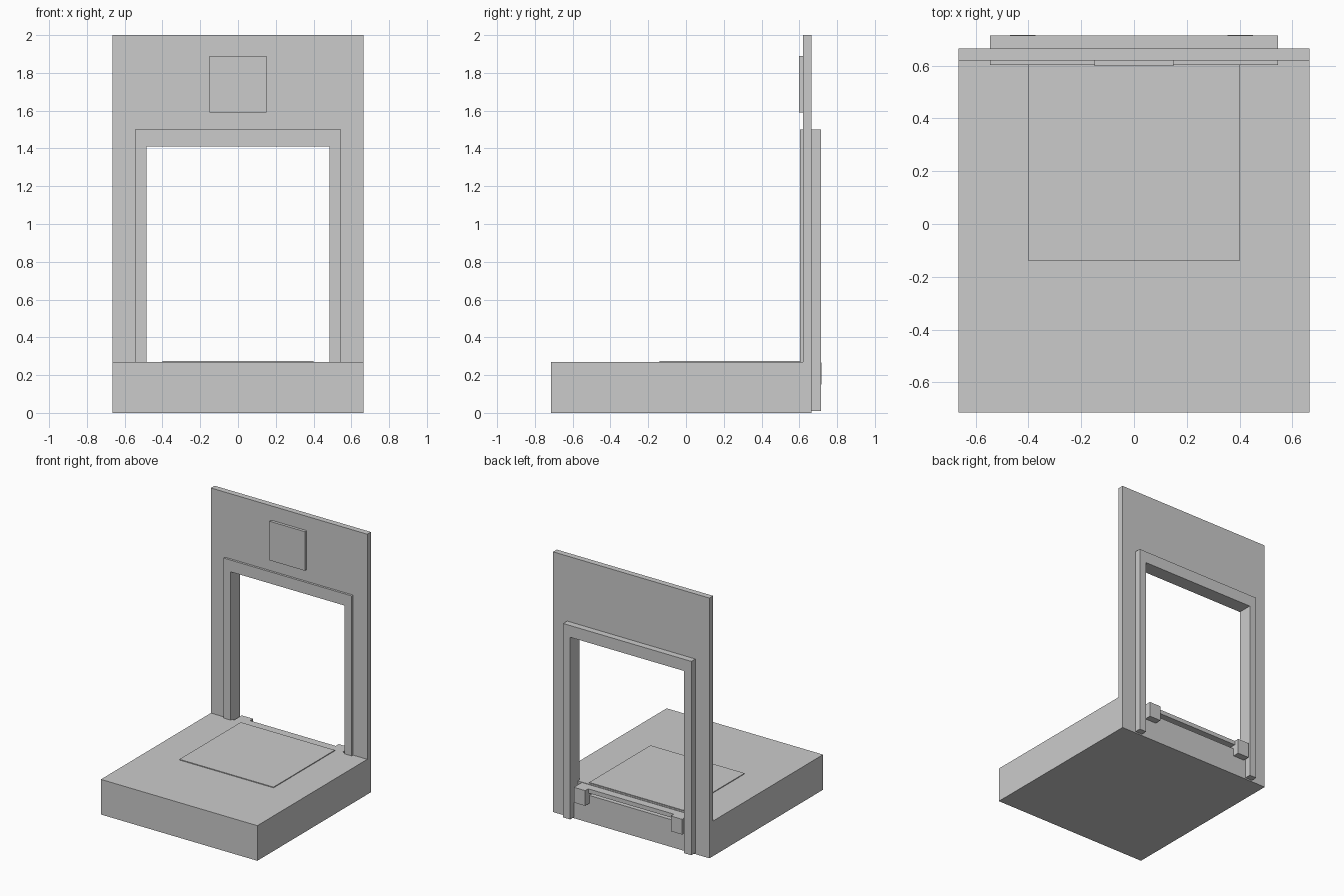
import bpy
import bmesh

if "Cube" in bpy.data.objects:
    bpy.data.objects.remove(bpy.data.objects["Cube"])


def extrude_profile(name, points, y0, y1):
    """Extrude a closed x-z outline from y0 to y1."""
    bm = bmesh.new()
    face = bm.faces.new([bm.verts.new((x, y0, z)) for x, z in points])
    result = bmesh.ops.extrude_face_region(bm, geom=[face])
    moved = [v for v in result["geom"] if isinstance(v, bmesh.types.BMVert)]
    bmesh.ops.translate(bm, verts=moved, vec=(0, y1 - y0, 0))
    bmesh.ops.recalc_face_normals(bm, faces=bm.faces)
    mesh = bpy.data.meshes.new(name)
    bm.to_mesh(mesh)
    bm.free()
    obj = bpy.data.objects.new(name, mesh)
    bpy.context.collection.objects.link(obj)
    return obj


def box(name, x0, x1, y0, y1, z0, z1):
    return extrude_profile(name, [(x0, z0), (x1, z0), (x1, z1), (x0, z1)], y0, y1)


def arch(name, outer, inner, bottom, lintel, top, y0, y1):
    """Square-headed doorway outline."""
    half = [(inner, lintel), (inner, bottom), (outer, bottom), (outer, top)]
    return extrude_profile(name, half + [(-x, z) for x, z in reversed(half)], y0, y1)


# Floor slab and the thin mat leading to the doorway
box("floor_slab", -0.665, 0.665, -0.715, 0.62, 0.0, 0.27)
box("floor_mat", -0.40, 0.40, -0.14, 0.605, 0.27, 0.276)

# Wall with its doorway, and the wall strip below the threshold
arch("wall", 0.665, 0.487, 0.0, 1.412, 2.0, 0.62, 0.665)
box("wall_below_door", -0.487, 0.487, 0.62, 0.665, 0.0, 0.21)

# Door frame standing proud of both wall faces
arch("door_frame", 0.545, 0.485, 0.01, 1.41, 1.5, 0.603, 0.714)

# Threshold bar and the two support blocks at the back
box("threshold_bar", -0.373, 0.355, 0.62, 0.68, 0.235, 0.267)
for side, x0, x1 in (("left", -0.47, -0.373), ("right", 0.355, 0.452)):
    box("support_block_" + side, x0, x1, 0.62, 0.717, 0.15, 0.267)

# Square sign panel above the door
box("sign_panel", -0.15, 0.15, 0.598, 0.62, 1.59, 1.89)
